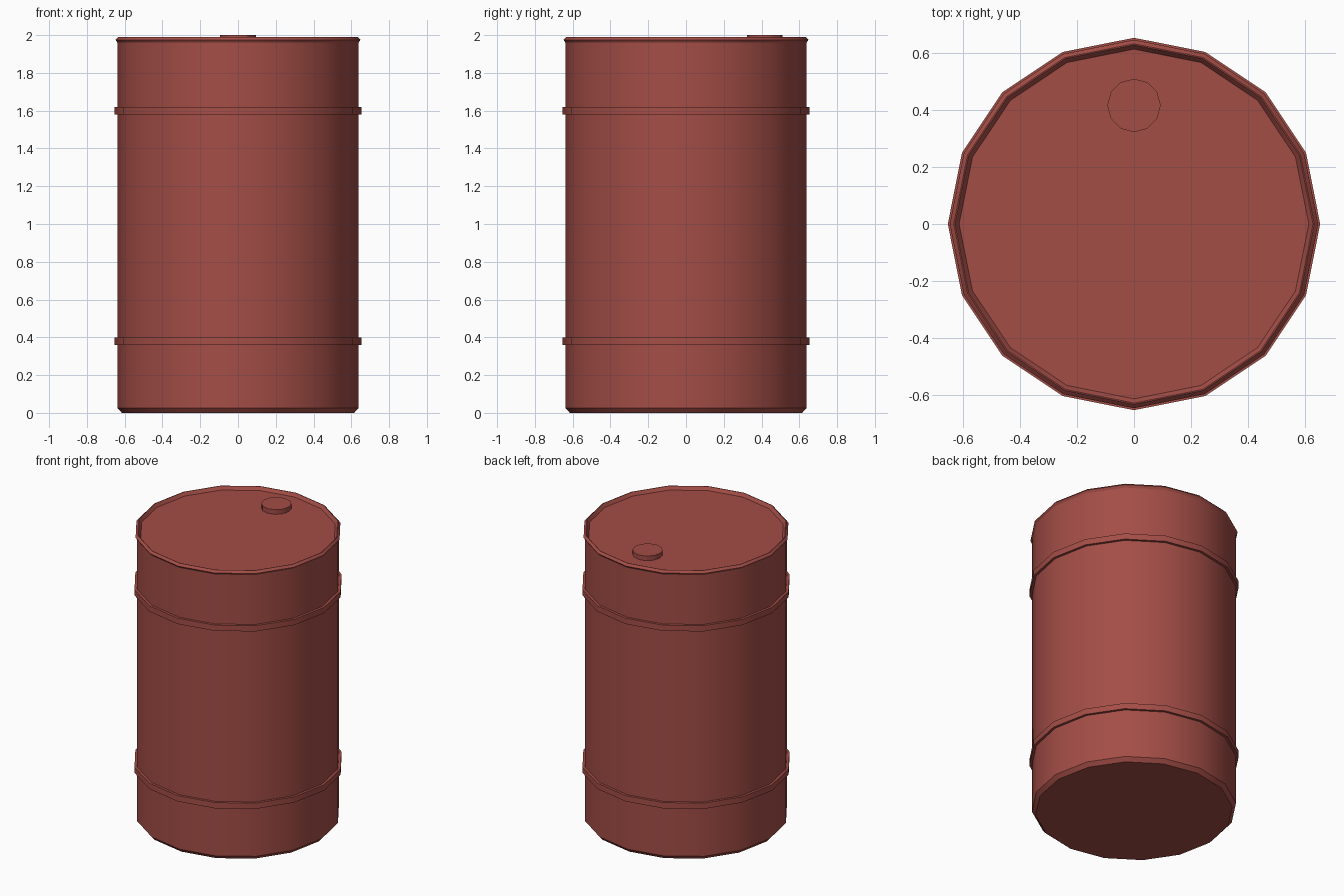
import bpy, bmesh, math

if "Cube" in bpy.data.objects:
    bpy.data.objects.remove(bpy.data.objects["Cube"])

red = bpy.data.materials.new("barrel_red")
red.diffuse_color = (0.37, 0.075, 0.062, 1)
red.use_nodes = True
red.node_tree.nodes["Principled BSDF"].inputs["Base Color"].default_value = red.diffuse_color


def lathe(name, profile, sides, closed=False, centre=(0, 0), smooth=True):
    """Revolve (radius, z) points; open profiles get flat end caps."""
    bm = bmesh.new()
    rings = [[bm.verts.new((centre[0] + r * math.cos(2 * math.pi * i / sides),
                            centre[1] + r * math.sin(2 * math.pi * i / sides), z))
              for i in range(sides)] for r, z in profile]
    pairs = list(zip(rings, rings[1:] + rings[:1])) if closed else list(zip(rings, rings[1:]))
    for a, b in pairs:
        for i in range(sides):
            j = (i + 1) % sides
            bm.faces.new((a[i], a[j], b[j], b[i]))
    if not closed:
        bm.faces.new(rings[0][::-1])
        bm.faces.new(rings[-1])
    bmesh.ops.recalc_face_normals(bm, faces=bm.faces)
    me = bpy.data.meshes.new(name)
    bm.to_mesh(me)
    bm.free()
    me.materials.append(red)
    ob = bpy.data.objects.new(name, me)
    bpy.context.collection.objects.link(ob)
    if smooth:
        bpy.ops.object.select_all(action='DESELECT')
        ob.select_set(True)
        bpy.context.view_layer.objects.active = ob
        bpy.ops.object.shade_smooth_by_angle(angle=math.radians(30))
    return ob


# Barrel shell: chamfered foot, straight wall, rolled rim and sunken lid
lathe("barrel_body", [(0.615, 0.0), (0.638, 0.026), (0.638, 1.96), (0.648, 1.975),
                      (0.634, 1.99), (0.63, 1.99), (0.615, 1.968)], 16)

# Two raised hoops
for name, z in (("lower_hoop", 0.38), ("upper_hoop", 1.60)):
    lathe(name, [(0.63, z - 0.02), (0.655, z - 0.02), (0.655, z + 0.02), (0.63, z + 0.02)],
          16, closed=True)

# Filler cap near the back of the lid
lathe("filler_cap", [(0.094, 1.96), (0.094, 2.0)], 12, centre=(0, 0.417))
